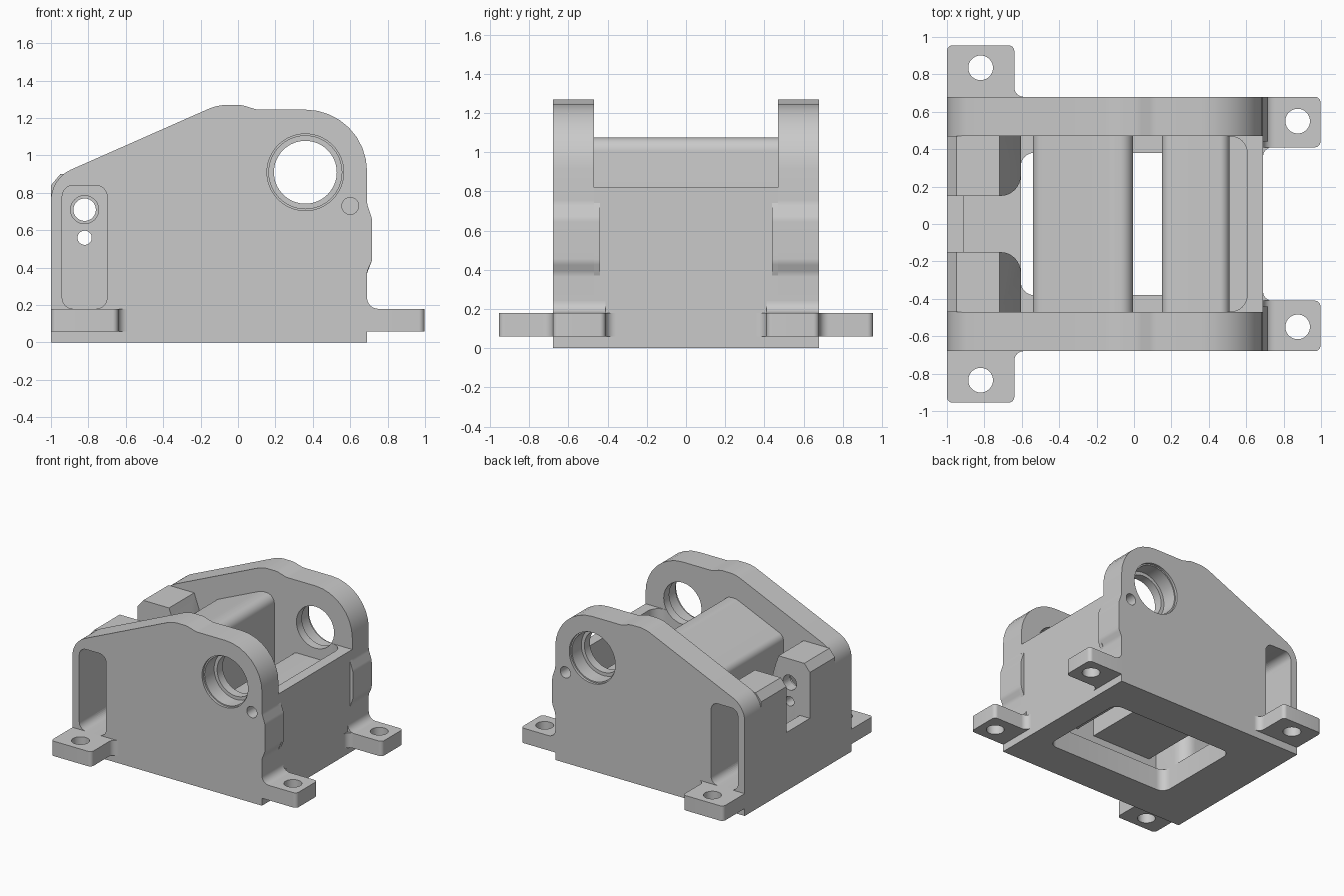
import bpy, bmesh, math
from mathutils import Vector

old = bpy.data.objects.get("Cube")
if old:
    bpy.data.objects.remove(old, do_unlink=True)

grey = bpy.data.materials.new("cast_grey")
grey.use_nodes = True
colour = (0.59, 0.59, 0.59, 1)
grey.diffuse_color = colour
grey.node_tree.nodes["Principled BSDF"].inputs["Base Color"].default_value = colour


def rounded(points, steps=8):
    """Outline whose corners (u, v, radius) are replaced by arcs."""
    out = []
    for i, corner in enumerate(points):
        r = corner[2] if len(corner) > 2 else 0
        p = Vector((corner[0], corner[1], 0))
        if not r:
            out.append(p)
            continue
        a, b = points[i - 1], points[(i + 1) % len(points)]
        u = (Vector((a[0], a[1], 0)) - p).normalized()
        v = (Vector((b[0], b[1], 0)) - p).normalized()
        half = u.angle(v) / 2
        centre = p + (u + v).normalized() * r / math.sin(half)
        t = r / math.tan(half)
        start = (p + u * t - centre).normalized()
        end = (p + v * t - centre).normalized()
        out += [centre + start.slerp(end, k / steps).normalized() * r
                for k in range(steps + 1)]
    return out


def prism(name, points, axis, lo, hi):
    """Extrude an outline along y (x-z outline) or z (x-y outline)."""
    bm = bmesh.new()
    rings = []
    for d in (lo, hi):
        rings.append([bm.verts.new((p.x, d, p.y) if axis == "y" else (p.x, p.y, d))
                      for p in rounded(points)])
    n = len(rings[0])
    bm.faces.new(rings[0])
    bm.faces.new(rings[1])
    for i in range(n):
        j = (i + 1) % n
        bm.faces.new((rings[0][i], rings[0][j], rings[1][j], rings[1][i]))
    bmesh.ops.recalc_face_normals(bm, faces=bm.faces)
    mesh = bpy.data.meshes.new(name)
    bm.to_mesh(mesh)
    bm.free()
    mesh.materials.append(grey)
    ob = bpy.data.objects.new(name, mesh)
    bpy.context.collection.objects.link(ob)
    return ob


def rect(u0, u1, v0, v1, r=0):
    return [(u0, v0, r), (u1, v0, r), (u1, v1, r), (u0, v1, r)]


def disc(u, v, r, n=40):
    return [(u + r * math.cos(k * math.tau / n), v + r * math.sin(k * math.tau / n))
            for k in range(n)]


def cutter(points, axis, lo, hi):
    ob = prism("cutter", points, axis, lo, hi)
    ob.hide_render = True
    return ob


def finish(ob, cutters=(), mirror=False, operation="DIFFERENCE"):
    bpy.ops.object.select_all(action="DESELECT")
    ob.select_set(True)
    bpy.context.view_layer.objects.active = ob
    for c in cutters:
        m = ob.modifiers.new("cut", "BOOLEAN")
        m.operation, m.solver, m.object = operation, "EXACT", c
        bpy.ops.object.modifier_apply(modifier=m.name)
    if mirror:
        m = ob.modifiers.new("mirror", "MIRROR")
        m.use_axis = (False, True, False)
        m.use_mirror_merge = False
        bpy.ops.object.modifier_apply(modifier=m.name)
    bpy.ops.object.shade_smooth_by_angle(angle=math.radians(30))


INNER, OUTER, END = 0.47, 0.68, 0.69

# shared cutters: side pocket and the pin holes inside it
pocket = cutter(rect(-0.94, -0.7, 0.18, 0.84, 0.06), "y", 0.27, 0.8)
pin_hole = cutter(disc(-0.82, 0.71, 0.06), "y", 0, 0.5)
pin_seat = cutter(disc(-0.82, 0.71, 0.075), "y", 0.24, 0.5)
small_hole = cutter(disc(-0.82, 0.56, 0.038), "y", 0.1, 0.5)

# side plates with stepped bearing bores
bore = cutter(disc(0.36, 0.91, 0.168, 64), "y", 0.3, 0.8)
bore_step = cutter(disc(0.36, 0.91, 0.195, 64), "y", 0.54, 0.8)
bore_lip = cutter(disc(0.36, 0.91, 0.205, 64), "y", 0.66, 0.8)
dowel = cutter(disc(0.6, 0.73, 0.045), "y", 0.58, 0.8)
plate = prism("side_plates", [
    (-1, 0), (END, 0), (END, 0.38, 0.08), (0.717, 0.44, 0.08), (0.717, 0.66, 0.1),
    (END, 0.74, 0.1), (END, 1.245, 0.33), (0.1, 1.245, 0.12), (0.02, 1.27, 0.15),
    (-0.11, 1.27, 0.25), (-1, 0.877, 0.18)], "y", INNER, OUTER)
finish(plate, [pocket, bore, bore_step, bore_lip, dowel], True)

# swelling of the plates that runs slightly onto the end wall
swell = prism("plate_swellings", [(0.67, 0.37), (END, 0.37), (0.717, 0.44, 0.08),
                                  (0.717, 0.66, 0.1), (END, 0.74), (0.67, 0.74)],
              "y", 0.44, INNER)
finish(swell, mirror=True)

# floor with rounded window
window = cutter(rect(-0.605, 0.5, -0.38, 0.38, 0.07), "z", -0.2, 0.4)
floor = prism("floor", rect(-1, END, -INNER, INNER), "z", 0, 0.18)
finish(floor, [window])

# high end wall with rounded inner corners
wall = prism("end_wall", rect(0.5, END, -INNER, INNER), "z", 0.18, 0.82)
hollow = cutter([(0.4, -0.469), (0.605, -0.469, 0.09), (0.605, 0.469, 0.09), (0.4, 0.469)],
                "z", 0.1, 1)
finish(wall, [hollow])

# pin blocks on the low end, rounded towards the notch
shape = cutter([(-1.1, 0.15), (-0.605, 0.15, 0.11), (-0.605, INNER), (-1.1, INNER)],
               "z", 0, 1.2)
block = prism("pin_blocks", [(-1, 0.18), (-0.605, 0.18), (-0.605, 0.58), (-0.72, 0.9),
                             (-0.95, 0.9), (-1, 0.84)], "y", 0.1, 0.5)
finish(block, [shape], operation="INTERSECT")
finish(block, [pocket, pin_hole, pin_seat, small_hole], True)

# low wall closing the notch
low_wall = prism("notch_wall", rect(-1, -0.91, -0.15, 0.15), "z", 0.18, 0.47)
finish(low_wall)

# cross blocks between the plates
tall = prism("tall_cross_block", [(-0.54, 0.3), (-0.005, 0.3), (-0.005, 1.075, 0.07),
                                  (-0.12, 1.075, 0.1), (-0.54, 0.89, 0.06)],
             "y", -INNER, INNER)
finish(tall)
low = prism("low_cross_block", [(0.15, 0.3), (0.51, 0.3), (0.51, 0.66, 0.05),
                                (0.15, 0.66, 0.05)], "y", -INNER, INNER)
finish(low)

# mounting feet with bolt holes
side_foot = prism("side_feet", [
    (-1, 0.66), (-0.58, 0.66), (-0.58, OUTER), (-0.64, OUTER, 0.05),
    (-0.64, 0.955, 0.03), (-1, 0.955, 0.03)], "z", 0.06, 0.18)
finish(side_foot, [cutter(disc(-0.82, 0.835, 0.066), "z", 0, 0.4)], True)
end_foot = prism("end_feet", [
    (0.66, 0.35), (END, 0.35), (END, 0.41, 0.05), (0.997, 0.41, 0.03),
    (0.997, OUTER, 0.03), (0.66, OUTER)], "z", 0.06, 0.18)
finish(end_foot, [cutter(disc(0.875, 0.55, 0.066), "z", 0, 0.4)], True)

# fillets where the end feet meet the plates
fillet = prism("foot_fillets", [(0.67, 0.17), (0.76, 0.17), (0.76, 0.18), (END, 0.18, 0.06),
                                (END, 0.25), (0.67, 0.25)], "y", 0.41, OUTER)
finish(fillet, mirror=True)

# remove helpers
for ob in [o for o in bpy.data.objects if o.name.startswith("cutter")]:
    bpy.data.objects.remove(ob, do_unlink=True)
